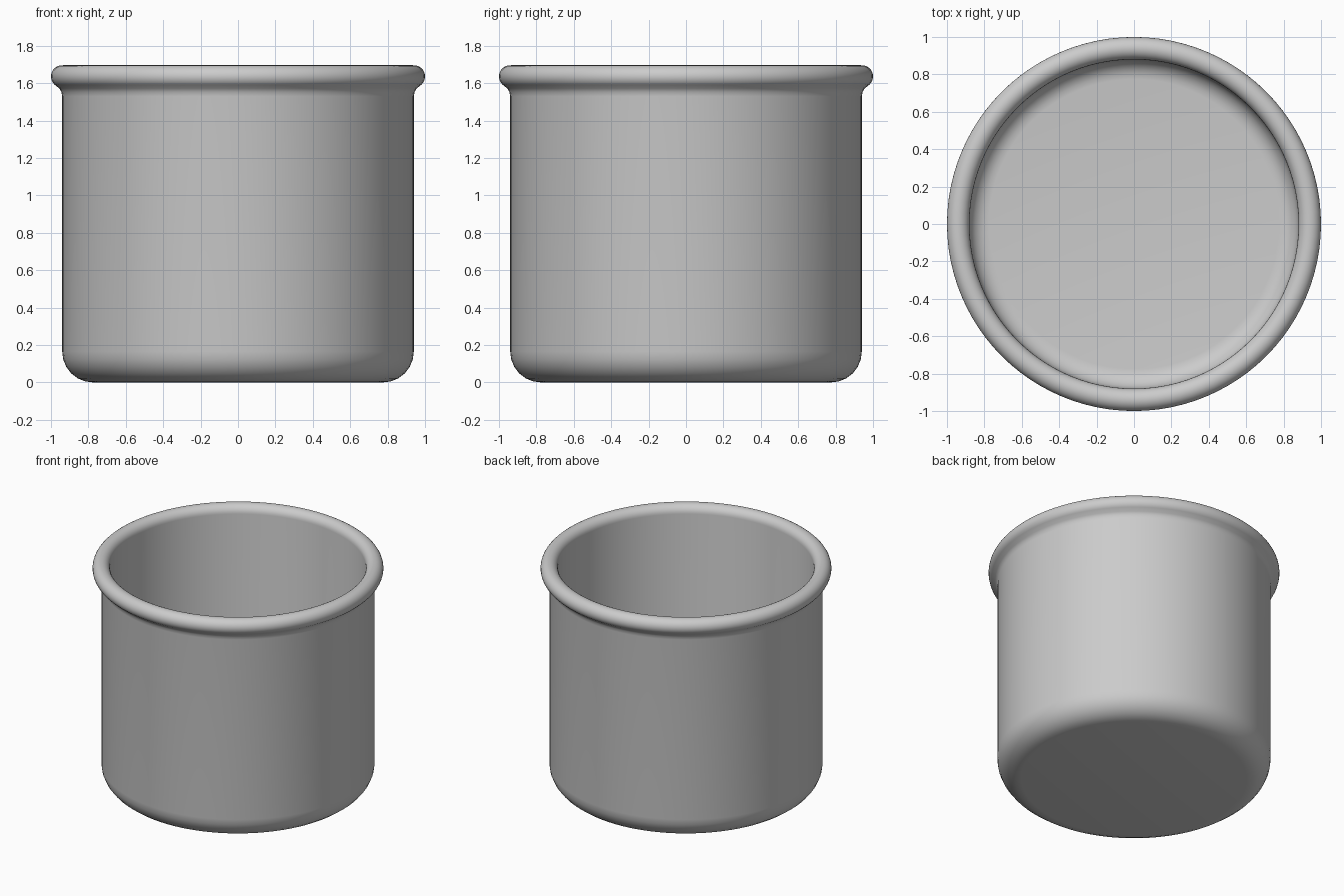
import bpy, bmesh, math

if "Cube" in bpy.data.objects:
    bpy.data.objects.remove(bpy.data.objects["Cube"])

SEGMENTS = 96


def arc(cx, cz, r, a0, a1, n):
    """Points on an arc in the (radius, z) plane, angles in degrees."""
    pts = []
    for i in range(n + 1):
        a = math.radians(a0 + (a1 - a0) * i / n)
        pts.append((cx + r * math.cos(a), cz + r * math.sin(a)))
    return pts


# Cup profile: outer base fillet, wall, flare, rolled rim, inner wall, inner fillet
profile = arc(0.775, 0.165, 0.165, -90, 0, 6)
profile += [(0.94, 1.53), (0.944, 1.553), (0.955, 1.572)]
profile += arc(0.94, 1.636, 0.06, -48, 180, 16)
profile += arc(0.775, 0.165, 0.105, 0, -90, 6)

# Lathe the profile into rings and close both floors
bm = bmesh.new()
rings = []
for r, z in profile:
    rings.append([bm.verts.new((r * math.cos(2 * math.pi * k / SEGMENTS),
                                r * math.sin(2 * math.pi * k / SEGMENTS), z))
                  for k in range(SEGMENTS)])
for a, b in zip(rings, rings[1:]):
    for k in range(SEGMENTS):
        n = (k + 1) % SEGMENTS
        bm.faces.new((a[k], a[n], b[n], b[k]))
bm.faces.new(rings[0][::-1])
bm.faces.new(rings[-1])
bmesh.ops.recalc_face_normals(bm, faces=bm.faces)

mesh = bpy.data.meshes.new("cup")
bm.to_mesh(mesh)
bm.free()
cup = bpy.data.objects.new("cup", mesh)
bpy.context.collection.objects.link(cup)

# Plain grey material
grey = bpy.data.materials.new("light_grey")
grey.diffuse_color = (0.6, 0.6, 0.6, 1)
grey.use_nodes = True
grey.node_tree.nodes["Principled BSDF"].inputs["Base Color"].default_value = grey.diffuse_color
mesh.materials.append(grey)

# Smooth shading
bpy.context.view_layer.objects.active = cup
cup.select_set(True)
bpy.ops.object.shade_smooth_by_angle(angle=math.radians(40))
